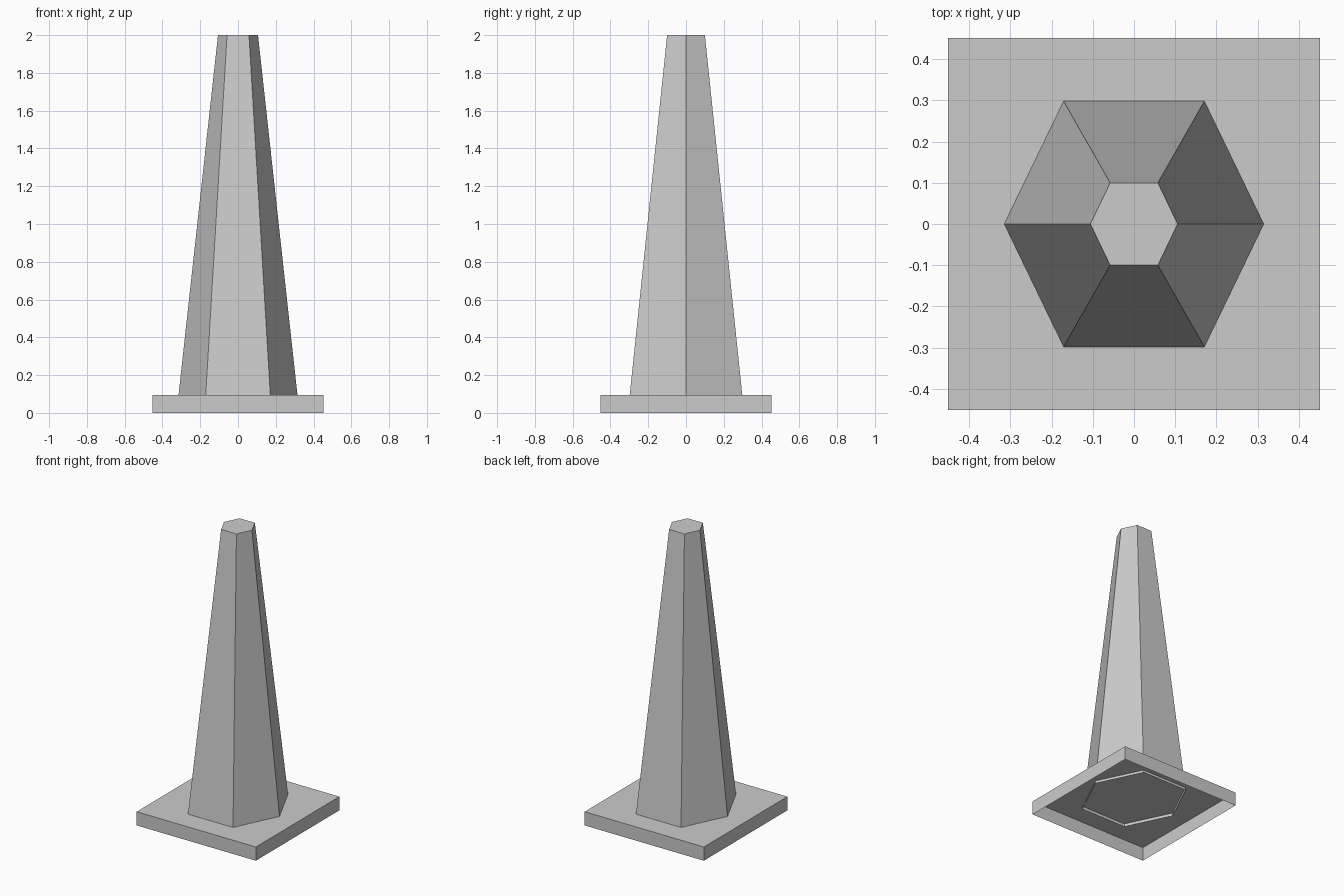
import bpy
import bmesh

cube = bpy.data.objects.get("Cube")
if cube:
    bpy.data.objects.remove(cube, do_unlink=True)

# Single plain grey for the whole model
grey = bpy.data.materials.new("plain_grey")
grey.use_nodes = True
colour = (0.6, 0.6, 0.6, 1)
grey.diffuse_color = colour
grey.node_tree.nodes["Principled BSDF"].inputs["Base Color"].default_value = colour


def open_shell(name, bottom, top, z0, z1):
    """Loft between two outlines, capped on top and left open underneath."""
    bm = bmesh.new()
    low = [bm.verts.new((x, y, z0)) for x, y in bottom]
    high = [bm.verts.new((x, y, z1)) for x, y in top]
    n = len(low)
    for i in range(n):
        j = (i + 1) % n
        bm.faces.new((low[i], low[j], high[j], high[i]))
    bm.faces.new(high)
    mesh = bpy.data.meshes.new(name)
    bm.to_mesh(mesh)
    bm.free()
    mesh.materials.append(grey)
    obj = bpy.data.objects.new(name, mesh)
    bpy.context.collection.objects.link(obj)
    return obj


def hexagon(tip, side, depth):
    """Counter-clockwise hexagon with its points on the x axis."""
    return [(tip, 0), (side, depth), (-side, depth),
            (-tip, 0), (-side, -depth), (side, -depth)]


# Square foot plate, hollow underneath
h = 0.452
square = [(h, h), (-h, h), (-h, -h), (h, -h)]
open_shell("foot_plate", square, square, 0, 0.094)

# Tapered six-sided body, reaching slightly through the plate
open_shell("tapered_body", hexagon(0.317, 0.172, 0.3),
           hexagon(0.106, 0.058, 0.1), 0.075, 2)
